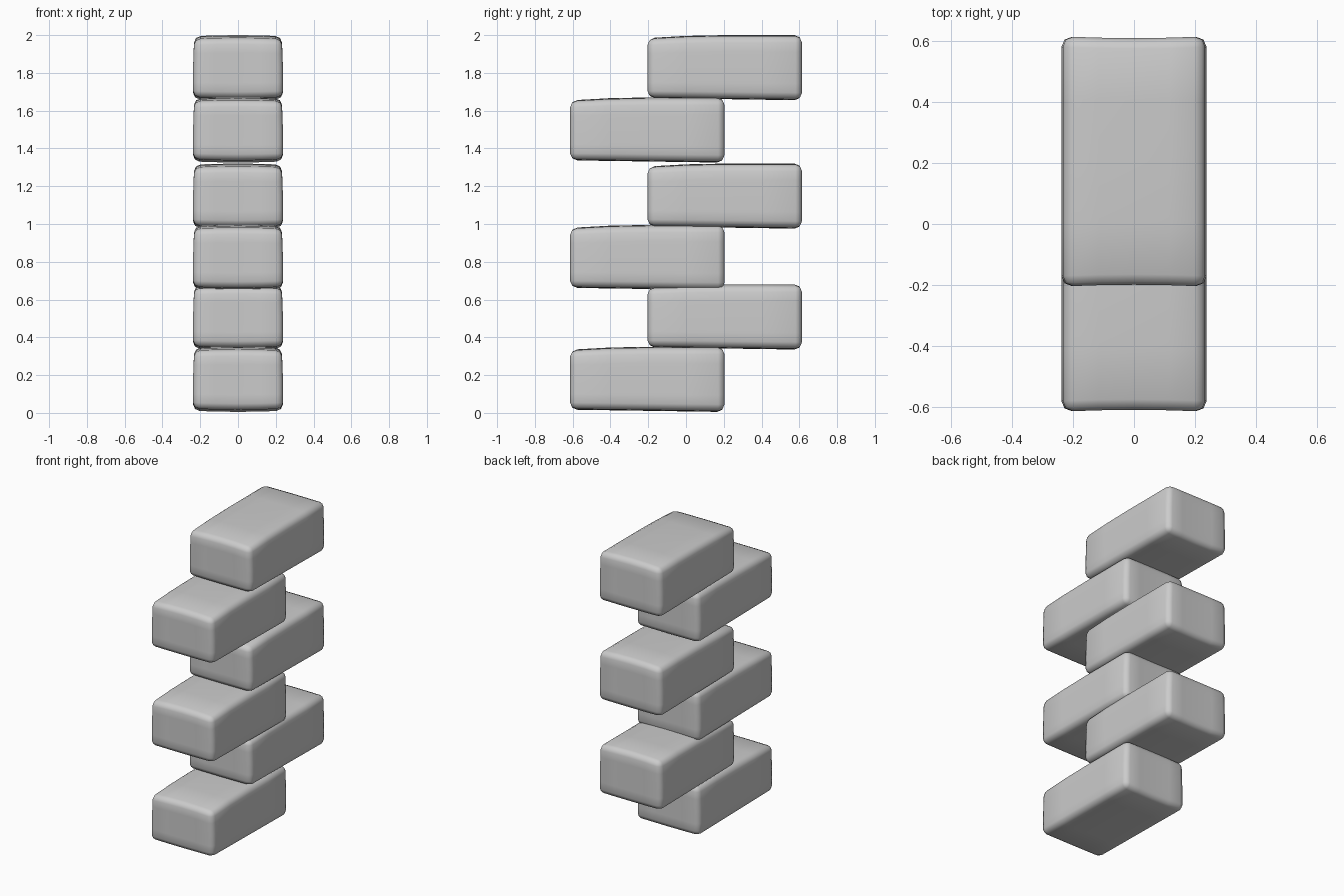
import bpy
import bmesh
from mathutils import Vector

cube = bpy.data.objects.get("Cube")
if cube:
    bpy.data.objects.remove(cube, do_unlink=True)

stone = bpy.data.materials.new("grey_stone")
stone.use_nodes = True
stone.diffuse_color = (0.6, 0.6, 0.6, 1)
stone.node_tree.nodes["Principled BSDF"].inputs["Base Color"].default_value = (0.6, 0.6, 0.6, 1)

SIZE = Vector((0.476, 0.82, 0.345))


def block_mesh():
    """One worn block: softened edges, slightly bowed faces, smooth all over."""
    bm = bmesh.new()
    bmesh.ops.create_cube(bm, size=1)
    bmesh.ops.scale(bm, vec=SIZE, verts=bm.verts)
    bmesh.ops.bevel(bm, geom=bm.edges[:], offset=0.035, segments=2,
                    profile=0.5, affect='EDGES')
    # Cross cuts give the faces some vertices to bow
    for axis in range(3):
        normal = Vector((0, 0, 0))
        normal[axis] = 1
        for place in (-0.25, 0, 0.25):
            bmesh.ops.bisect_plane(bm, geom=bm.verts[:] + bm.edges[:] + bm.faces[:],
                                   plane_co=normal * place * SIZE[axis], plane_no=normal)
    for v in bm.verts:
        x, y, z = (2 * v.co[i] / SIZE[i] for i in range(3))
        # Top sinks at the front, underside sags at the back
        if z > 0:
            v.co.z -= 0.016 * z * max(0, -y) ** 2 + 0.006 * z * x * x
        else:
            v.co.z -= 0.012 * z * (1 - y) / 2 + 0.006 * z * x * x
        # Ends dip a little in the middle, sides lean in at the top
        v.co.y -= 0.006 * y * (1 - x * x)
        v.co.x -= 0.006 * x * max(0, z)
    mesh = bpy.data.meshes.new("block")
    bm.to_mesh(mesh)
    bm.free()
    mesh.materials.append(stone)
    mesh.shade_smooth()
    return mesh


# Blocks stacked alternately forward and back
mesh = block_mesh()
bottoms = (0.005, 0.335, 0.65, 0.975, 1.325, 1.655)
for i, bottom in enumerate(bottoms):
    block = bpy.data.objects.new(f"block_{i + 1}", mesh)
    block.location = (0, 0.205 if i % 2 else -0.205, bottom + SIZE.z / 2)
    bpy.context.collection.objects.link(block)
